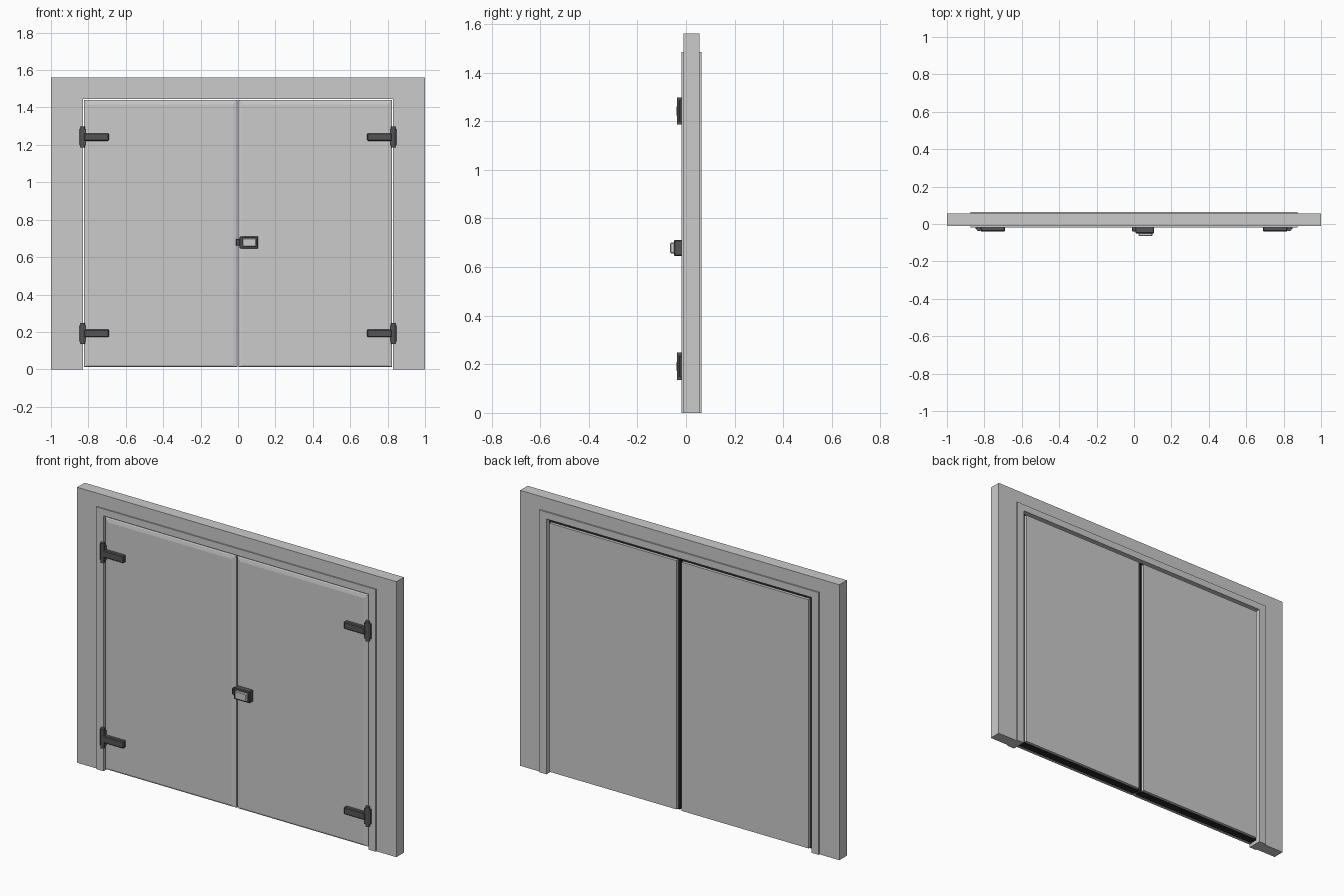
import bpy, bmesh

if "Cube" in bpy.data.objects:
    bpy.data.objects.remove(bpy.data.objects["Cube"])

dark = bpy.data.materials.new("dark_metal")
dark.diffuse_color = (0.09, 0.09, 0.095, 1)
dark.use_nodes = True
dark.node_tree.nodes["Principled BSDF"].inputs["Base Color"].default_value = dark.diffuse_color
black = bpy.data.materials.new("seal_rubber")
black.diffuse_color = (0.02, 0.02, 0.02, 1)
black.use_nodes = True
black.node_tree.nodes["Principled BSDF"].inputs["Base Color"].default_value = black.diffuse_color


def finish(name, bm, mat=None, bevel=0):
    bmesh.ops.recalc_face_normals(bm, faces=bm.faces)
    me = bpy.data.meshes.new(name)
    bm.to_mesh(me)
    bm.free()
    ob = bpy.data.objects.new(name, me)
    bpy.context.collection.objects.link(ob)
    if mat:
        me.materials.append(mat)
    if bevel:
        m = ob.modifiers.new("bevel", "BEVEL")
        m.width = bevel
        m.segments = 1
    return ob


def prism(name, pts, y0, y1, mat=None):
    # front-view polygon extruded through the depth
    bm = bmesh.new()
    f = bm.faces.new([bm.verts.new((x, y0, z)) for x, z in pts])
    r = bmesh.ops.extrude_face_region(bm, geom=[f])
    for v in r["geom"]:
        if isinstance(v, bmesh.types.BMVert):
            v.co.y = y1
    return finish(name, bm, mat)


def box(name, x0, x1, y0, y1, z0, z1, mat=None, bevel=0):
    bm = bmesh.new()
    bmesh.ops.create_cube(bm, size=1)
    for v in bm.verts:
        v.co = (x1 if v.co.x > 0 else x0, y1 if v.co.y > 0 else y0,
                z1 if v.co.z > 0 else z0)
    return finish(name, bm, mat, bevel)


def stack(name, rings, mat=None):
    # rectangles (x0, x1, z0, z1, y) joined front to back
    bm = bmesh.new()
    loops = [[bm.verts.new((x, y, z)) for x, z in
              ((x0, z0), (x1, z0), (x1, z1), (x0, z1))]
             for x0, x1, z0, z1, y in rings]
    bm.faces.new(loops[0])
    bm.faces.new(loops[-1])
    for a, b in zip(loops, loops[1:]):
        for i in range(4):
            j = (i + 1) % 4
            bm.faces.new((a[i], a[j], b[j], b[i]))
    return finish(name, bm, mat)


def arch(xi, zi, xo, zo):
    return [(-xo, 0), (-xi, 0), (-xi, zi), (xi, zi), (xi, 0),
            (xo, 0), (xo, zo), (-xo, zo)]


# wall surround and door frame
prism("wall", arch(0.875, 1.485, 1.0, 1.56), -0.011, 0.056)
prism("door_frame", arch(0.83, 1.446, 0.875, 1.485), -0.018, 0.064)

for side, s in (("left", -1), ("right", 1)):
    def sx(a, b):
        return (min(s * a, s * b), max(s * a, s * b))

    # door leaf: shallow chamfered front lip, narrower core behind
    rings = []
    for inset, y in ((0.024, -0.018), (0.004, -0.014), (0, -0.010), (0, 0.004),
                     (0.013, 0.004), (0.013, 0.062)):
        rings.append((*sx(0.003 + inset, 0.824 - inset),
                      0.012 + inset * 0.5, 1.440 - inset, y))
    stack(side + "_door", rings)
    # dark seal round the core
    x0, x1 = sx(0.006, 0.822)
    box(side + "_door_seal", x0, x1, 0.002, 0.046, 0.014, 1.438, black)

    # hinges
    for pos, z in (("lower", 0.192), ("upper", 1.242)):
        n = f"{side}_{pos}_hinge"
        # wide base against the frame, narrow front
        stack(n + "_plate", [(*sx(0.814, 0.832), z - 0.043, z + 0.043, -0.036),
                             (*sx(0.814, 0.848), z - 0.043, z + 0.043, -0.024),
                             (*sx(0.814, 0.848), z - 0.043, z + 0.043, -0.014)], dark)
        x0, x1 = sx(0.690, 0.822)
        box(n + "_arm", x0, x1, -0.040, -0.015, z - 0.020, z + 0.020, dark, 0.004)
        bm = bmesh.new()
        bmesh.ops.create_cone(bm, cap_ends=True, segments=16, radius1=0.012,
                              radius2=0.012, depth=0.112)
        for v in bm.verts:
            v.co.x += s * 0.830
            v.co.y -= 0.026
            v.co.z += z
        finish(n + "_pin", bm, dark)

# lock: case, raised cover and keeper
box("lock_case", 0.008, 0.108, -0.050, -0.015, 0.645, 0.711, dark, 0.004)
box("lock_cover", 0.024, 0.098, -0.065, -0.045, 0.656, 0.701, None, 0.004)
box("lock_keeper", -0.011, 0.012, -0.040, -0.015, 0.662, 0.698, dark, 0.003)
